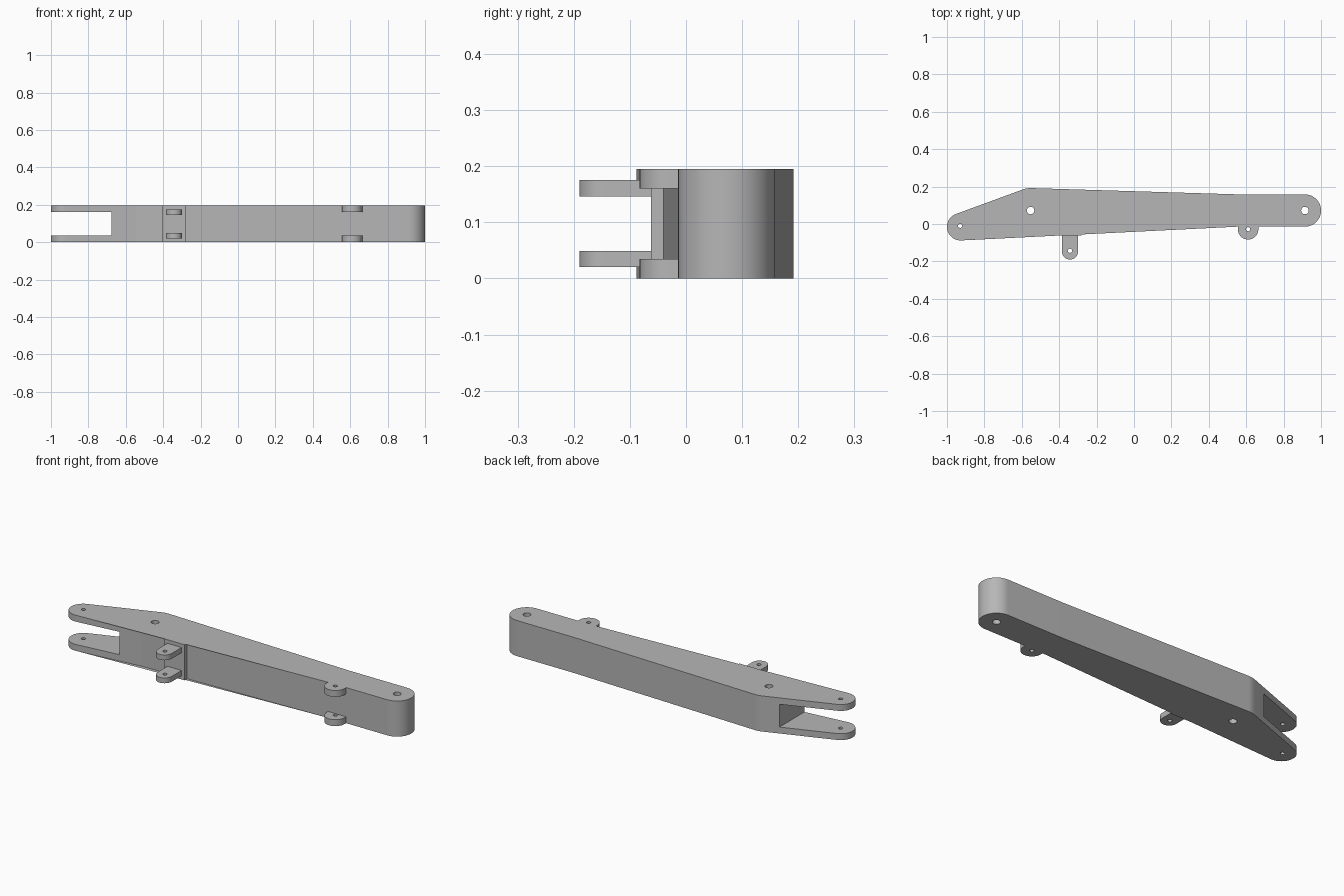
import bpy, bmesh
from math import cos, sin, radians

cube = bpy.data.objects.get("Cube")
if cube:
    bpy.data.objects.remove(cube, do_unlink=True)

grey = bpy.data.materials.new("plain_grey")
grey.use_nodes = True
grey.diffuse_color = (0.47, 0.47, 0.47, 1)
grey.node_tree.nodes["Principled BSDF"].inputs["Base Color"].default_value = grey.diffuse_color

HEIGHT = 0.195
PLATE = 0.035  # thickness of the fork arms and the flush lugs


def arc(cx, cy, r, start, end, steps=16):
    angles = [radians(start + (end - start) * i / steps) for i in range(steps + 1)]
    return [(cx + r * cos(a), cy + r * sin(a)) for a in angles]


def box(x0, x1, y0, y1):
    return [(x0, y0), (x1, y0), (x1, y1), (x0, y1)]


def prism(name, outline, z0, z1):
    """Extrude a counter-clockwise outline from z0 to z1."""
    bm = bmesh.new()
    face = bm.faces.new([bm.verts.new((x, y, z0)) for x, y in outline])
    top = bmesh.ops.extrude_face_region(bm, geom=[face])["geom"]
    verts = [v for v in top if isinstance(v, bmesh.types.BMVert)]
    bmesh.ops.translate(bm, verts=verts, vec=(0, 0, z1 - z0))
    bmesh.ops.recalc_face_normals(bm, faces=bm.faces)
    mesh = bpy.data.meshes.new(name)
    bm.to_mesh(mesh)
    bm.free()
    mesh.materials.append(grey)
    obj = bpy.data.objects.new(name, mesh)
    bpy.context.collection.objects.link(obj)
    return obj


def select(obj):
    bpy.ops.object.select_all(action="DESELECT")
    obj.select_set(True)
    bpy.context.view_layer.objects.active = obj


def cut(obj, outline, z0, z1):
    cutter = prism("cutter", outline, z0, z1)
    cutter.hide_render = True
    mod = obj.modifiers.new("cut", "BOOLEAN")
    mod.operation, mod.solver, mod.object = "DIFFERENCE", "EXACT", cutter
    select(obj)
    bpy.ops.object.modifier_apply(modifier=mod.name)
    bpy.data.objects.remove(cutter, do_unlink=True)


def drill(obj, x, y, r):
    cut(obj, arc(x, y, r, 0, 345, 23), -0.1, HEIGHT + 0.1)


def smooth(obj):
    select(obj)
    bpy.ops.object.shade_smooth_by_angle(angle=radians(25))


# Main arm: rounded at both ends and widest around the middle pivot
outline = arc(-0.927, -0.015, 0.073, 109, 276, 24)
outline += arc(-0.553, 0.072, 0.12, 276, 271.7, 2)
outline += [(0.56, -0.014)]
outline += arc(0.914, 0.072, 0.086, -90, 90, 32)
outline += [(0.57, 0.158)]
outline += arc(-0.553, 0.072, 0.12, 88.3, 109, 6)
arm = prism("main_arm", outline, 0, HEIGHT)

# Fork slot and pivot holes
cut(arm, box(-1.1, -0.675, -0.3, 0.3), PLATE, HEIGHT - PLATE)
for x, y, r in ((-0.93, -0.01, 0.011), (-0.553, 0.072, 0.02), (0.914, 0.072, 0.02)):
    drill(arm, x, y, r)
smooth(arm)

# Raised pad that carries the long lugs
prism("lug_pad", box(-0.405, -0.28, -0.062, -0.04), 0, HEIGHT)

# Matching upper and lower lugs
for level in ("lower", "upper"):
    def span(z0, z1):
        return (z0, z1) if level == "lower" else (HEIGHT - z1, HEIGHT - z0)

    long_lug = prism(level + "_long_lug",
                     arc(-0.342, -0.147, 0.043, 180, 360) + [(-0.299, -0.055), (-0.385, -0.055)],
                     *span(0.02, 0.049))
    drill(long_lug, -0.342, -0.143, 0.011)
    smooth(long_lug)

    short_lug = prism(level + "_short_lug",
                      arc(0.61, -0.028, 0.055, 180, 360) + [(0.665, -0.012), (0.555, -0.012)],
                      *span(0, PLATE))
    drill(short_lug, 0.61, -0.028, 0.011)
    smooth(short_lug)
